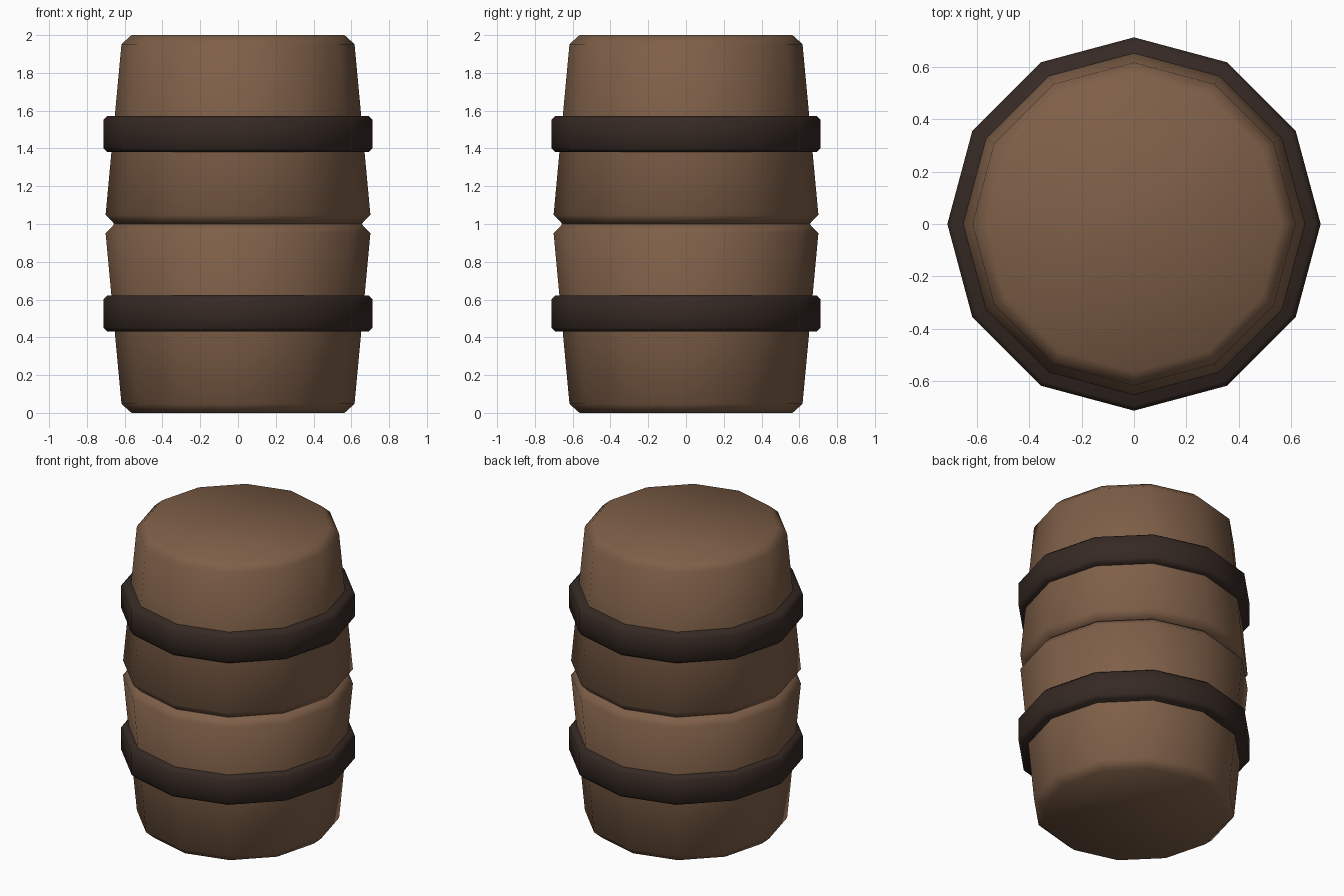
import bpy, bmesh
from math import cos, sin, pi

if "Cube" in bpy.data.objects:
    bpy.data.objects.remove(bpy.data.objects["Cube"])

SIDES = 12


def material(name, color):
    m = bpy.data.materials.new(name)
    m.diffuse_color = (*color, 1)
    m.use_nodes = True
    m.node_tree.nodes["Principled BSDF"].inputs["Base Color"].default_value = m.diffuse_color
    return m


wood = material("wood", (0.21, 0.115, 0.065))
iron = material("dark_iron", (0.036, 0.022, 0.017))


def lathe(name, profile, mat):
    """Capped 12-sided solid from (radius, z) points listed bottom to top."""
    bm = bmesh.new()
    rings = [[bm.verts.new((r * cos(2 * pi * i / SIDES), r * sin(2 * pi * i / SIDES), z))
              for i in range(SIDES)] for r, z in profile]
    for a, b in zip(rings, rings[1:]):
        for i in range(SIDES):
            j = (i + 1) % SIDES
            bm.faces.new((a[i], a[j], b[j], b[i]))
    bm.faces.new(rings[0][::-1])
    bm.faces.new(rings[-1])
    for f in bm.faces:
        f.smooth = True
    me = bpy.data.meshes.new(name)
    bm.to_mesh(me)
    bm.free()
    me.materials.append(mat)
    ob = bpy.data.objects.new(name, me)
    bpy.context.collection.objects.link(ob)
    return ob


# Two flared, chamfered halves meeting at a groove in the middle
half = [(0.564, 0), (0.617, 0.048), (0.701, 0.952), (0.654, 1)]
lathe("barrel_lower_half", half, wood)
lathe("barrel_upper_half", [(r, 2 - z) for r, z in reversed(half)], wood)

# Metal hoops
R, H, C = 0.713, 0.095, 0.02
hoop = [(R - C, -H), (R, -H + C), (R, H - C), (R - C, H)]
for name, zc in (("lower_hoop", 0.526), ("upper_hoop", 1.476)):
    lathe(name, [(r, zc + z) for r, z in hoop], iron)
